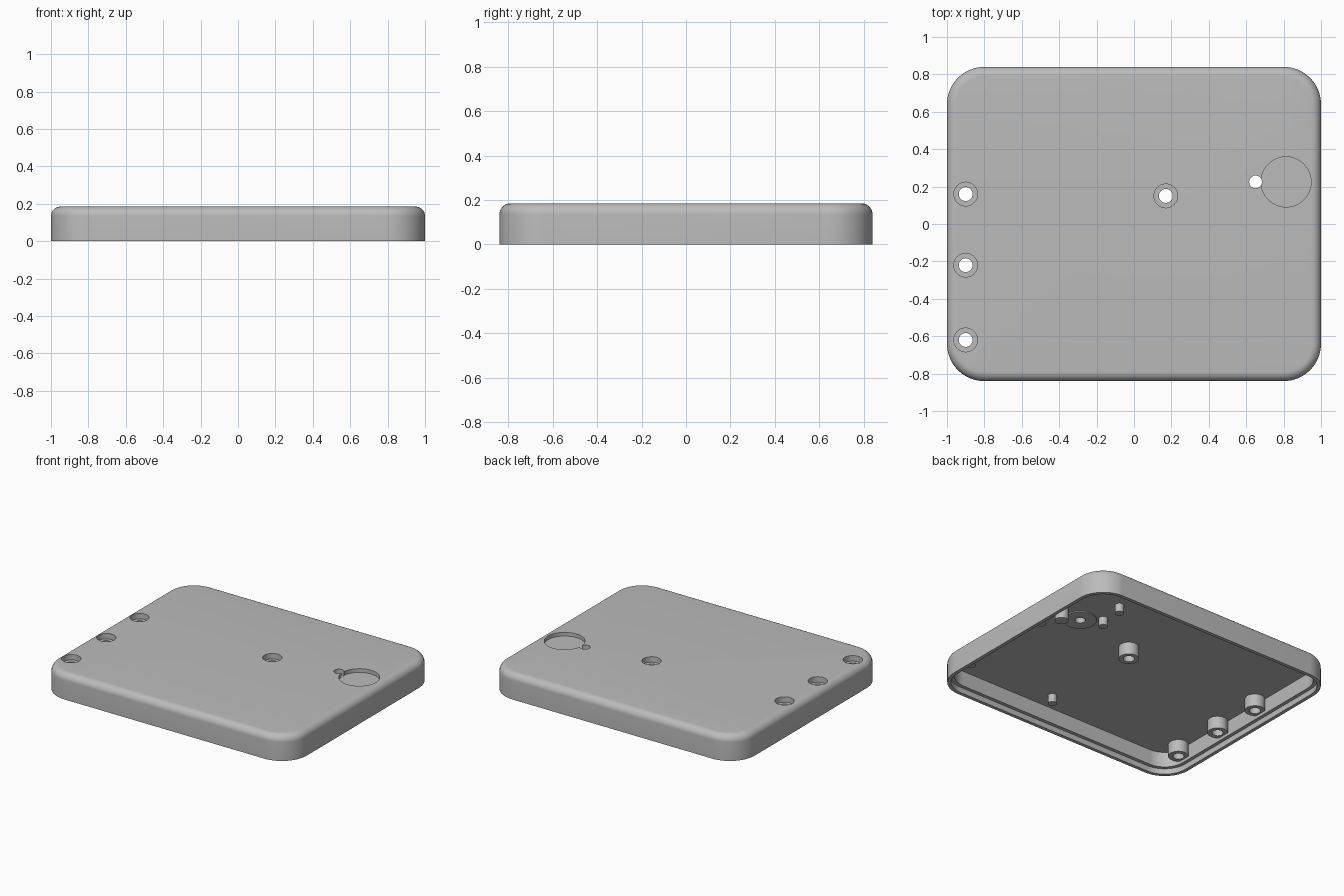
import bpy, bmesh, math

cube = bpy.data.objects.get("Cube")
if cube:
    bpy.data.objects.remove(cube, do_unlink=True)

grey = bpy.data.materials.new("plain_grey")
grey.use_nodes = True
COLOUR = (0.5, 0.5, 0.5, 1)
grey.diffuse_color = COLOUR
grey.node_tree.nodes["Principled BSDF"].inputs["Base Color"].default_value = COLOUR

HALF_X, HALF_Y, HEIGHT, CORNER, FILLET = 1.0, 0.84, 0.185, 0.2, 0.05
CEILING = 0.15


def make_object(name, bm):
    bmesh.ops.recalc_face_normals(bm, faces=bm.faces)
    mesh = bpy.data.meshes.new(name)
    bm.to_mesh(mesh)
    bm.free()
    mesh.materials.append(grey)
    obj = bpy.data.objects.new(name, mesh)
    bpy.context.collection.objects.link(obj)
    return obj


def cylinder(name, x, y, radius, low, high, sides=40):
    bm = bmesh.new()
    bmesh.ops.create_cone(bm, cap_ends=True, segments=sides, radius1=radius,
                          radius2=radius, depth=high - low)
    bmesh.ops.translate(bm, verts=bm.verts, vec=(x, y, (low + high) / 2))
    return make_object(name, bm)


def rounded_ring(bm, inset, z, steps=14):
    """One rounded-rectangle loop of the case outline."""
    ring, r = [], CORNER - inset
    for quarter, (sx, sy) in enumerate([(1, 1), (-1, 1), (-1, -1), (1, -1)]):
        for i in range(steps + 1):
            a = math.pi / 2 * (quarter + i / steps)
            ring.append(bm.verts.new((sx * (HALF_X - CORNER) + r * math.cos(a),
                                      sy * (HALF_Y - CORNER) + r * math.sin(a), z)))
    return ring


def combine(target, other, operation):
    mod = target.modifiers.new(operation.lower(), 'BOOLEAN')
    mod.operation, mod.object, mod.solver = operation, other, 'EXACT'
    bpy.context.view_layer.objects.active = target
    bpy.ops.object.modifier_apply(modifier=mod.name)
    bpy.data.objects.remove(other, do_unlink=True)


# Hollow cover: ceiling, inner wall, stepped lip, outer wall, rounded top edge
profile = [(0.05, CEILING), (0.05, 0.04), (0.025, 0.04), (0.025, 0), (0, 0)]
for i in range(9):
    a = math.pi / 2 * i / 8
    profile.append((FILLET * (1 - math.cos(a)), HEIGHT - FILLET * (1 - math.sin(a))))
bm = bmesh.new()
rings = [rounded_ring(bm, inset, z) for inset, z in profile]
for a, b in zip(rings, rings[1:]):
    for i in range(len(a)):
        j = (i + 1) % len(a)
        bm.faces.new((a[i], a[j], b[j], b[i]))
bm.faces.new(rings[0])
bm.faces.new(rings[-1])
cover = make_object("cover_shell", bm)

# Screw bosses and the low collar beneath the small hole
screws = [(-0.9, 0.16), (-0.9, -0.22), (-0.9, -0.62), (0.17, 0.15)]
for x, y in screws:
    combine(cover, cylinder("screw_boss", x, y, 0.067, 0.062, 0.16), 'UNION')
combine(cover, cylinder("collar", 0.65, 0.225, 0.11, CEILING - 0.008, 0.16), 'UNION')

# Locating posts on the underside
for x, y in [(0.57, 0.53), (0.54, 0.33), (0.87, 0.09), (0.87, -0.62), (0.145, -0.66)]:
    combine(cover, cylinder("locating_post", x, y, 0.03, 0.09, 0.16, 24), 'UNION')
combine(cover, cylinder("pivot_post", 0.82, 0.24, 0.045, 0.07, 0.155, 32), 'UNION')

# Counterbored screw holes
for x, y in screws:
    combine(cover, cylinder("counterbore", x, y, 0.0635, 0.145, 0.3), 'DIFFERENCE')
    combine(cover, cylinder("screw_hole", x, y, 0.037, -0.1, 0.3), 'DIFFERENCE')

# Round pocket and small through hole on the top
combine(cover, cylinder("pocket", 0.813, 0.225, 0.134, 0.158, 0.3, 64), 'DIFFERENCE')
combine(cover, cylinder("small_hole", 0.65, 0.225, 0.034, -0.1, 0.3, 32), 'DIFFERENCE')

# Smooth the curved walls, keep the edges crisp
bpy.ops.object.select_all(action='DESELECT')
cover.select_set(True)
bpy.context.view_layer.objects.active = cover
bpy.ops.object.shade_smooth_by_angle(angle=math.radians(30))
